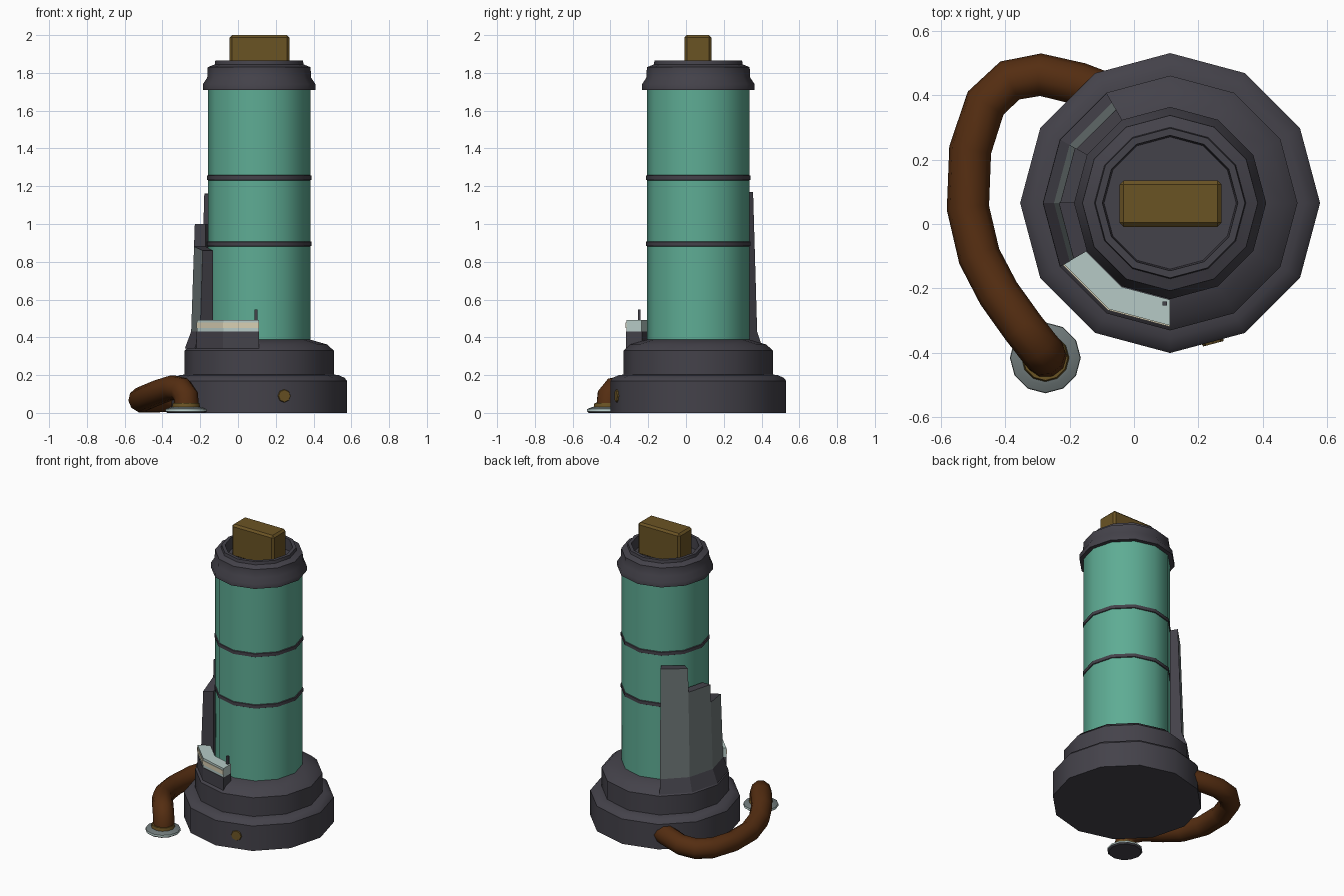
import bpy, bmesh, math
from mathutils import Vector, Matrix

if "Cube" in bpy.data.objects:
    bpy.data.objects.remove(bpy.data.objects["Cube"])

CX, CY = 0.112, 0.065   # main axis of the column


def material(name, r, g, b):
    lin = [((c / 255 + 0.055) / 1.055) ** 2.4 for c in (r, g, b)]
    m = bpy.data.materials.new(name)
    m.diffuse_color = (*lin, 1)
    m.use_nodes = True
    m.node_tree.nodes["Principled BSDF"].inputs["Base Color"].default_value = m.diffuse_color
    return m


DARK = material("dark metal", 68, 66, 74)
GREEN = material("green glass", 94, 172, 148)
BROWN = material("brown rubber", 84, 45, 17)
BRASS = material("brass", 106, 83, 36)
LIGHT = material("pale enamel", 182, 202, 198)
CREAM = material("cream", 214, 205, 178)
GREY = material("grey panel", 112, 122, 122)


def finish(name, bm, mats, smooth=None):
    bmesh.ops.recalc_face_normals(bm, faces=bm.faces)
    me = bpy.data.meshes.new(name)
    bm.to_mesh(me)
    bm.free()
    for m in mats:
        me.materials.append(m)
    ob = bpy.data.objects.new(name, me)
    bpy.context.collection.objects.link(ob)
    if smooth:
        bpy.ops.object.select_all(action='DESELECT')
        ob.select_set(True)
        bpy.context.view_layer.objects.active = ob
        bpy.ops.object.shade_smooth_by_angle(angle=math.radians(smooth))
    return ob


def lathe(name, profile, mats, x=CX, y=CY, sides=12, slots=None, smooth=35):
    """Turn an (r, z) profile; slots gives a material index per profile segment."""
    bm = bmesh.new()
    rings = []
    for r, z in profile:
        if r == 0:
            rings.append([bm.verts.new((x, y, z))] * sides)
        else:
            rings.append([bm.verts.new((x + r * math.cos(math.tau * i / sides),
                                        y + r * math.sin(math.tau * i / sides), z))
                          for i in range(sides)])
    for k in range(len(rings) - 1):
        for i in range(sides):
            j = (i + 1) % sides
            quad = [rings[k][i], rings[k][j], rings[k + 1][j], rings[k + 1][i]]
            f = bm.faces.new(list(dict.fromkeys(quad)))
            f.material_index = slots[k] if slots else 0
    return finish(name, bm, mats, smooth)


def polar(r, deg, z):
    a = math.radians(deg)
    return Vector((CX + r * math.cos(a), CY + r * math.sin(a), z))


def wedge(bm, a0, a1, z0, top0, top1, outer, inner):
    """One flat shell segment between two angles; returns its outer face."""
    v = [bm.verts.new(polar(f(z), a, z)) for f in (outer, inner)
         for a, z in ((a0, z0), (a1, z0), (a1, top1), (a0, top0))]
    face = bm.faces.new(v[:4])
    bm.faces.new(v[4:])
    for i in range(4):
        j = (i + 1) % 4
        bm.faces.new((v[i], v[j], v[j + 4], v[i + 4]))
    return face


def box(name, lo, hi, mat, bevel=0):
    bm = bmesh.new()
    lo, hi = Vector(lo), Vector(hi)
    bmesh.ops.create_cube(bm, size=1, matrix=Matrix.Translation((lo + hi) / 2)
                          @ Matrix.Diagonal((*(hi - lo), 1)))
    if bevel:
        bmesh.ops.bevel(bm, geom=bm.edges[:], offset=bevel, segments=1, affect='EDGES')
    return finish(name, bm, [mat])


# Stepped base
lathe("base", [(0, 0), (0.465, 0), (0.465, 0.17), (0.452, 0.186), (0.42, 0.2),
               (0.395, 0.203), (0.395, 0.33), (0.36, 0.362), (0.27, 0.388),
               (0, 0.388)], [DARK])

# Glass tube and its two bands
lathe("tube", [(0, 0.37), (0.271, 0.37), (0.271, 1.72), (0, 1.72)], [GREEN])
for i, z in enumerate((0.895, 1.245)):
    lathe(f"band_{i + 1}", [(0.268, z - 0.015), (0.276, z - 0.011), (0.276, z + 0.011),
                            (0.268, z + 0.015)], [DARK])

# Collar with recessed top, and the handle block in it
lathe("cap", [(0, 1.71), (0.298, 1.71), (0.298, 1.74), (0.275, 1.775), (0.272, 1.83),
              (0.235, 1.845), (0.232, 1.865), (0.21, 1.865), (0.205, 1.79), (0, 1.79)],
      [DARK])
box("top_block", (-0.045, -0.009, 1.78), (0.272, 0.135, 2.0), BRASS, 0.013)

# Broken outer shell: skirt, tall stepped panels, low ledge
inner = lambda z: 0.283
skirt = lambda z: 0.394 - 0.034 * min(1, max(0, (z - 0.34) / 0.09))
panel = lambda z: 0.36 - 0.025 * (z - 0.43) / 0.74

bm = bmesh.new()
for a in range(120, 210, 30):
    wedge(bm, a, a + 30, 0.34, 0.43, 0.43, skirt, inner)
for a in (210, 240):
    wedge(bm, a, a + 30, 0.34, 0.43, 0.43, lambda z: 0.382, lambda z: 0.298)
finish("shell_skirt", bm, [DARK])

bm = bmesh.new()
faces = [wedge(bm, a0, a1, 0.43, t0, t1, panel, inner)
         for a0, a1, t0, t1 in ((120, 150, 1.17, 1.16), (150, 180, 1.0, 1.0),
                                (180, 210, 0.88, 0.86))]
for f in faces:
    f.material_index = 1
rim = bmesh.ops.inset_individual(bm, faces=[faces[2]], thickness=0.02)["faces"]
for f in rim:
    f.material_index = 2
finish("shell_panels", bm, [DARK, GREY, LIGHT])

bm = bmesh.new()
for a in (210, 240):
    wedge(bm, a, a + 30, 0.43, 0.492, 0.492, lambda z: 0.38, lambda z: 0.30)
finish("shell_ledge", bm, [LIGHT])
bm = bmesh.new()
for a0, a1 in ((210, 240), (240, 270)):
    wedge(bm, a0, a1, 0.45, 0.478, 0.478, lambda z: 0.384, lambda z: 0.379)
finish("ledge_stripe", bm, [CREAM])
box("ledge_pin", (0.088, -0.253, 0.48), (0.102, -0.24, 0.547), DARK)

# Round stud on the front of the base
bm = bmesh.new()
n = polar(1, 285, 0) - polar(0, 285, 0)
pos = polar(0.449, 285, 0.09) + Vector((0.016, 0.004, 0))
bmesh.ops.create_cone(bm, cap_ends=True, segments=8, radius1=0.038, radius2=0.032,
                      depth=0.014, matrix=Matrix.Translation(pos)
                      @ n.to_track_quat('Z', 'Y').to_matrix().to_4x4())
finish("base_stud", bm, [BRASS])

# Hose looping from the back of the base to the floor flange
path = [(-0.04, 0.385, 0.1), (-0.17, 0.435, 0.09), (-0.29, 0.463, 0.075),
        (-0.385, 0.445, 0.068), (-0.46, 0.375, 0.066), (-0.508, 0.23, 0.066),
        (-0.515, 0.05, 0.07), (-0.48, -0.10, 0.085), (-0.42, -0.215, 0.11),
        (-0.345, -0.32, 0.134), (-0.30, -0.378, 0.125), (-0.276, -0.407, 0.09),
        (-0.273, -0.412, 0.03)]
cu = bpy.data.curves.new("hose_path", 'CURVE')
cu.dimensions = '3D'
cu.bevel_depth = 0.066
cu.bevel_resolution = 3
cu.use_fill_caps = True
sp = cu.splines.new('POLY')
sp.points.add(len(path) - 1)
for p, co in zip(sp.points, path):
    p.co = (*co, 1)
tmp = bpy.data.objects.new("hose_path", cu)
bpy.context.collection.objects.link(tmp)
me = bpy.data.meshes.new_from_object(tmp.evaluated_get(bpy.context.evaluated_depsgraph_get()))
bpy.data.objects.remove(tmp)
bm = bmesh.new()
bm.from_mesh(me)
for f in bm.faces:
    f.material_index = 0
finish("hose", bm, [BROWN], 50)

# Floor flange with a brass collar
lathe("hose_flange", [(0, 0), (0.1, 0), (0.11, 0.008), (0.108, 0.02), (0.085, 0.03),
                      (0.074, 0.032), (0.07, 0.052), (0, 0.052)],
      [DARK, LIGHT, GREY, BRASS], -0.275, -0.415,
      slots=[0, 0, 1, 2, 2, 3, 3])
